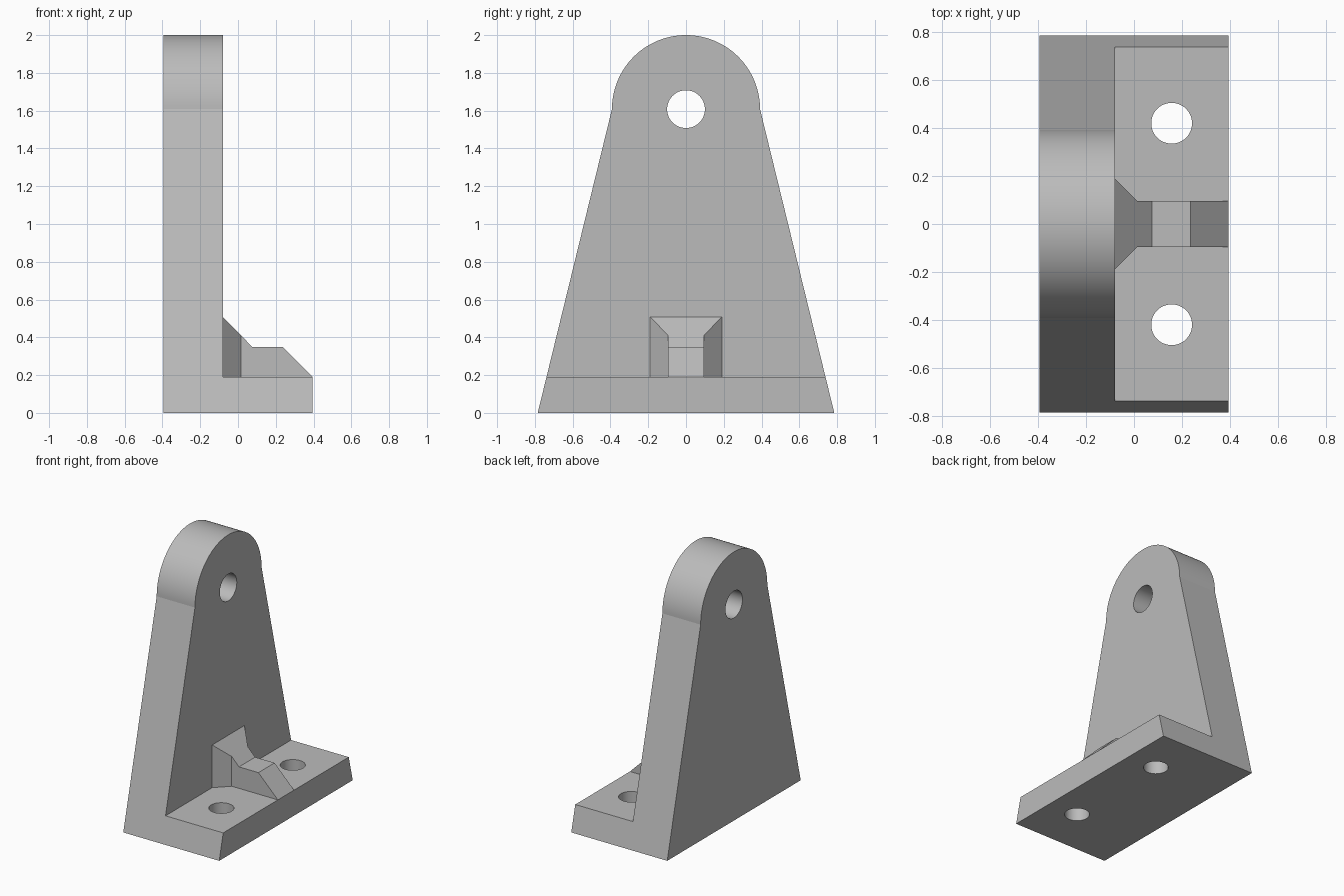
import bpy, bmesh, math
from mathutils import Vector

if "Cube" in bpy.data.objects:
    bpy.data.objects.remove(bpy.data.objects["Cube"])

grey = bpy.data.materials.new("plain grey")
grey.diffuse_color = (0.5, 0.5, 0.5, 1)
grey.use_nodes = True
grey.node_tree.nodes["Principled BSDF"].inputs["Base Color"].default_value = grey.diffuse_color


def prism(name, points, axis, lo, hi):
    """Extrude a 2D profile along an axis (x: points are y,z; y: x,z; z: x,y)."""
    place = {"x": lambda a, b: (lo, a, b),
             "y": lambda a, b: (a, lo, b),
             "z": lambda a, b: (a, b, lo)}[axis]
    move = Vector([(hi - lo) if axis == k else 0 for k in "xyz"])
    bm = bmesh.new()
    face = bm.faces.new([bm.verts.new(place(*p)) for p in points])
    ext = bmesh.ops.extrude_face_region(bm, geom=[face], use_keep_orig=True)
    bmesh.ops.translate(bm, vec=move,
                        verts=[v for v in ext["geom"] if isinstance(v, bmesh.types.BMVert)])
    bmesh.ops.recalc_face_normals(bm, faces=bm.faces)
    mesh = bpy.data.meshes.new(name)
    bm.to_mesh(mesh)
    bm.free()
    mesh.materials.append(grey)
    ob = bpy.data.objects.new(name, mesh)
    bpy.context.collection.objects.link(ob)
    return ob


def arc(ca, cb, r, start, end, n):
    return [(ca + r * math.cos(start + (end - start) * i / n),
             cb + r * math.sin(start + (end - start) * i / n)) for i in range(n + 1)]


def circle(ca, cb, r, n=48):
    return arc(ca, cb, r, 0, 2 * math.pi, n)[:-1]


def combine(target, tool, operation):
    """Apply a boolean and remove the tool object."""
    mod = target.modifiers.new("combine", "BOOLEAN")
    mod.object, mod.operation, mod.solver = tool, operation, "EXACT"
    bpy.context.view_layer.objects.active = target
    bpy.ops.object.modifier_apply(modifier=mod.name)
    bpy.data.objects.remove(tool)


# Tapered round-topped block, then cut back to leave upright plate and foot
outline = [(-0.785, 0), (0.785, 0)] + arc(0, 1.608, 0.392, 0, math.pi, 64)
bracket = prism("bracket", outline, "x", -0.395, 0.395)
combine(bracket, prism("step_cutter", [(-0.08, 0.19), (1, 0.19), (1, 3), (-0.08, 3)],
                       "y", -1, 1), "DIFFERENCE")

# Stepped rib with a flared root, buried slightly in plate and foot
rib = prism("rib", [(-0.2, 0.1), (0.305, 0.1), (0.395, 0.19), (0.235, 0.35),
                    (0.075, 0.35), (-0.08, 0.508), (-0.2, 0.508)], "y", -0.3, 0.3)
plan = [(-0.3, 0.19), (-0.08, 0.19), (0.015, 0.095), (0.6, 0.095)]
combine(rib, prism("rib_plan", plan + [(x, -y) for x, y in reversed(plan)],
                   "z", 0, 1), "INTERSECT")
combine(bracket, rib, "UNION")

# Pivot hole and two mounting holes
combine(bracket, prism("pivot_cutter", circle(0, 1.608, 0.1), "x", -1, 1), "DIFFERENCE")
for side in (-1, 1):
    combine(bracket, prism("bolt_cutter", circle(0.157, side * 0.42, 0.085), "z", -0.5, 0.5),
            "DIFFERENCE")

# Smooth the rounded surfaces, keep the machined edges crisp
bpy.ops.object.select_all(action="DESELECT")
bracket.select_set(True)
bpy.context.view_layer.objects.active = bracket
bpy.ops.object.shade_smooth_by_angle(angle=math.radians(12))
